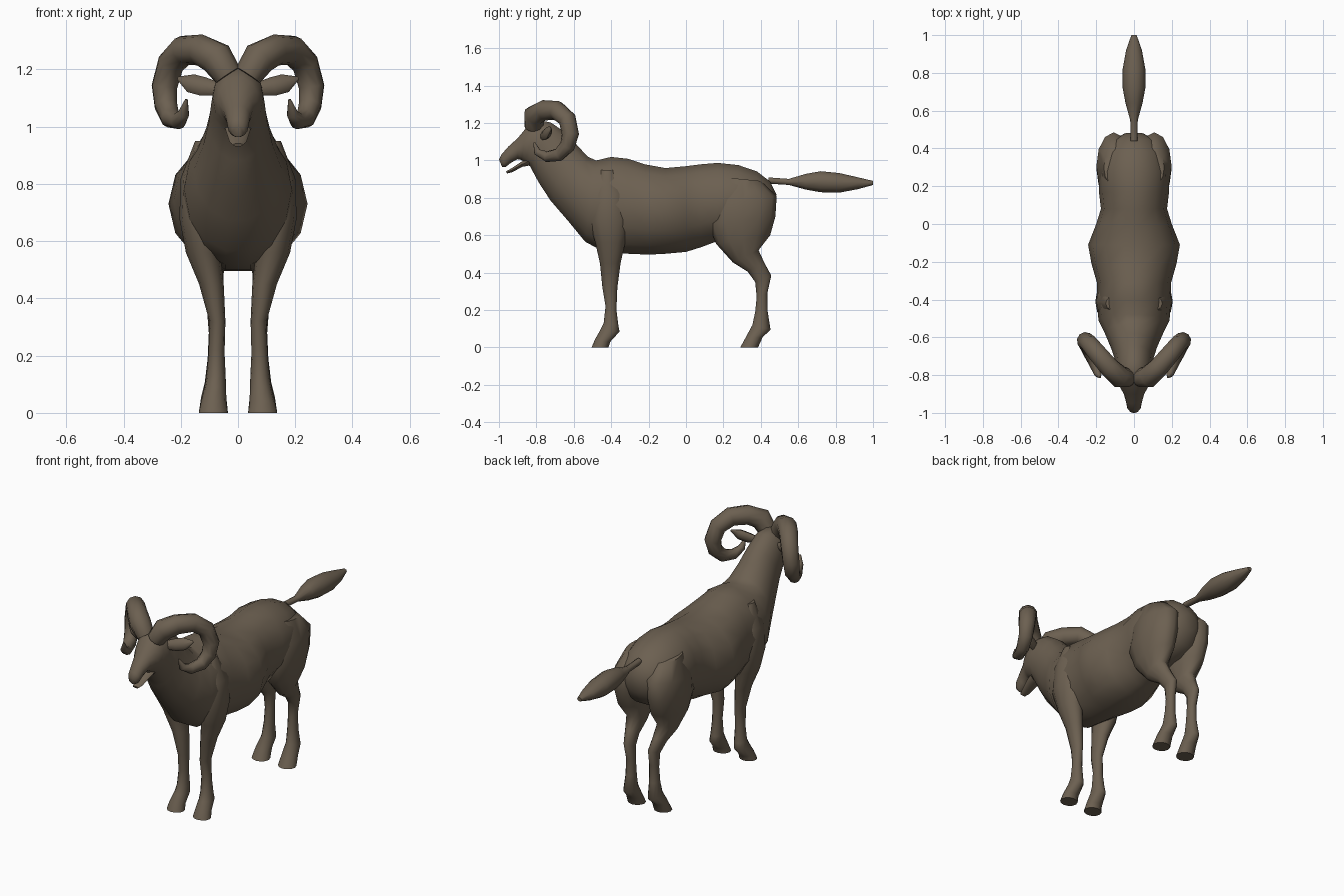
import bpy, bmesh, math
from mathutils import Vector

coat = bpy.data.materials.new("brown coat")
coat.diffuse_color = (0.15, 0.117, 0.082, 1)


def skin(name, rings):
    """Bridge a list of point rings into a closed, smooth shaded object."""
    bm = bmesh.new()
    loops = [[bm.verts.new(p) for p in ring] for ring in rings]
    n = len(loops[0])
    for a, b in zip(loops, loops[1:]):
        for i in range(n):
            j = (i + 1) % n
            bm.faces.new((a[i], a[j], b[j], b[i]))
    bm.faces.new(loops[0])
    bm.faces.new(loops[-1])
    bmesh.ops.recalc_face_normals(bm, faces=bm.faces)
    mesh = bpy.data.meshes.new(name)
    bm.to_mesh(mesh)
    bm.free()
    mesh.materials.append(coat)
    ob = bpy.data.objects.new(name, mesh)
    bpy.context.collection.objects.link(ob)
    bpy.ops.object.select_all(action='DESELECT')
    ob.select_set(True)
    bpy.context.view_layer.objects.active = ob
    bpy.ops.object.shade_smooth_by_angle(angle=math.radians(60))


def ellipse(c, u, v, n):
    return [c + u * math.cos(2 * math.pi * i / n) + v * math.sin(2 * math.pi * i / n)
            for i in range(n)]


def profile(name, sections, side=1, n=14):
    """Sections: outline point A (y, z), outline point B (y, z), x centre, half width."""
    rings = []
    for ya, za, yb, zb, xc, hw in sections:
        a, b = Vector((xc * side, ya, za)), Vector((xc * side, yb, zb))
        rings.append(ellipse((a + b) / 2, Vector((hw, 0, 0)), (a - b) / 2, n))
    skin(name, rings)


def tube(name, path, ref, side=1, flat=1.0, n=10):
    """Sweep along a path of (x, y, z, radius); flat squashes it along ref."""
    pts = [Vector(p[:3]) for p in path]
    ref = Vector(ref).normalized()
    rings = []
    for i, p in enumerate(pts):
        t = (pts[min(i + 1, len(pts) - 1)] - pts[max(i - 1, 0)]).normalized()
        u = t.cross(ref).normalized()
        v = u.cross(t).normalized()
        r = path[i][3]
        ring = ellipse(p, u * r, v * r * flat, n)
        rings.append([Vector((q.x * side, q.y, q.z)) for q in ring])
    skin(name, rings)


# Body, neck and head: top (y, z), bottom (y, z), half width
body = [
    (.483, .82, .475, .72, .05), (.45, .89, .43, .64, .12),
    (.38, .945, .36, .60, .165), (.28, .98, .26, .58, .187),
    (.17, .992, .16, .56, .185), (.08, .985, .08, .53, .175),
    (0, .975, 0, .505, .20), (-.11, .965, -.11, .495, .243),
    (-.22, .985, -.20, .49, .225), (-.31, 1.015, -.32, .495, .195),
    (-.40, 1.025, -.45, .51, .195), (-.48, 1.005, -.54, .56, .188),
    (-.525, 1.025, -.63, .67, .155), (-.58, 1.085, -.725, .78, .122),
    (-.64, 1.15, -.79, .88, .102), (-.72, 1.205, -.835, .965, .093),
    (-.79, 1.22, -.865, .985, .088), (-.855, 1.175, -.88, 1.0, .072),
    (-.90, 1.12, -.90, 1.005, .054), (-.95, 1.075, -.935, .987, .042),
    (-.985, 1.035, -.965, .963, .036), (-1.0, 1.005, -.982, .963, .022),
]
profile("body_and_head", [(*s[:4], 0, s[4]) for s in body])

# Lower jaw, leaving the mouth slightly open
profile("lower_jaw", [
    (-.81, 1.04, -.82, .975, 0, .05), (-.885, .99, -.875, .965, 0, .04),
    (-.93, .96, -.93, .936, 0, .03), (-.962, .942, -.957, .93, 0, .018)], n=10)

# Tail
profile("tail", [
    (.44, .91, .44, .875, 0, .018), (.55, .902, .55, .868, 0, .02),
    (.64, .93, .64, .842, 0, .045), (.72, .945, .72, .827, 0, .06),
    (.82, .935, .82, .825, 0, .06), (.92, .911, .92, .845, 0, .042),
    (1.0, .891, 1.0, .868, 0, .014)], n=10)

front_leg = [
    (-.46, .95, -.38, .95, .10, .05), (-.51, .82, -.31, .82, .12, .08),
    (-.52, .68, -.30, .68, .13, .075), (-.485, .56, -.325, .56, .122, .06),
    (-.46, .45, -.35, .45, .093, .043), (-.447, .32, -.367, .32, .072, .028),
    (-.43, .22, -.372, .20, .075, .028), (-.44, .13, -.362, .12, .077, .034),
    (-.46, .09, -.355, .085, .08, .038), (-.488, .04, -.405, .03, .085, .045),
    (-.505, 0, -.415, 0, .086, .051)]
hind_leg = [
    (.20, .91, .40, .89, .10, .06), (.13, .77, .485, .81, .107, .092),
    (.12, .66, .478, .70, .11, .09), (.16, .555, .45, .60, .107, .075),
    (.25, .455, .388, .52, .10, .05), (.33, .405, .42, .45, .09, .036),
    (.37, .35, .456, .385, .08, .029), (.378, .27, .435, .29, .076, .026),
    (.37, .19, .437, .19, .077, .029), (.355, .12, .452, .095, .08, .036),
    (.32, .055, .41, .055, .085, .044), (.29, 0, .385, 0, .086, .051)]
horn = [
    (.035, -.815, 1.18, .05), (.075, -.81, 1.24, .06), (.13, -.76, 1.268, .055),
    (.19, -.69, 1.267, .052), (.235, -.635, 1.22, .048), (.257, -.618, 1.14, .046),
    (.252, -.635, 1.075, .041), (.235, -.68, 1.03, .036), (.208, -.745, 1.02, .029),
    (.19, -.795, 1.045, .02), (.18, -.812, 1.095, .005)]
ear = [
    (.06, -.77, 1.13, .022), (.12, -.75, 1.14, .034),
    (.165, -.735, 1.152, .034), (.21, -.72, 1.17, .006)]

# Mirrored parts
for side, label in ((1, "left"), (-1, "right")):
    profile("front_leg_" + label, front_leg, side, 12)
    profile("hind_leg_" + label, hind_leg, side, 12)
    tube("horn_" + label, horn, (.75, -.65, 0), side)
    tube("ear_" + label, ear, (.2, -1, .3), side, flat=.6, n=8)
